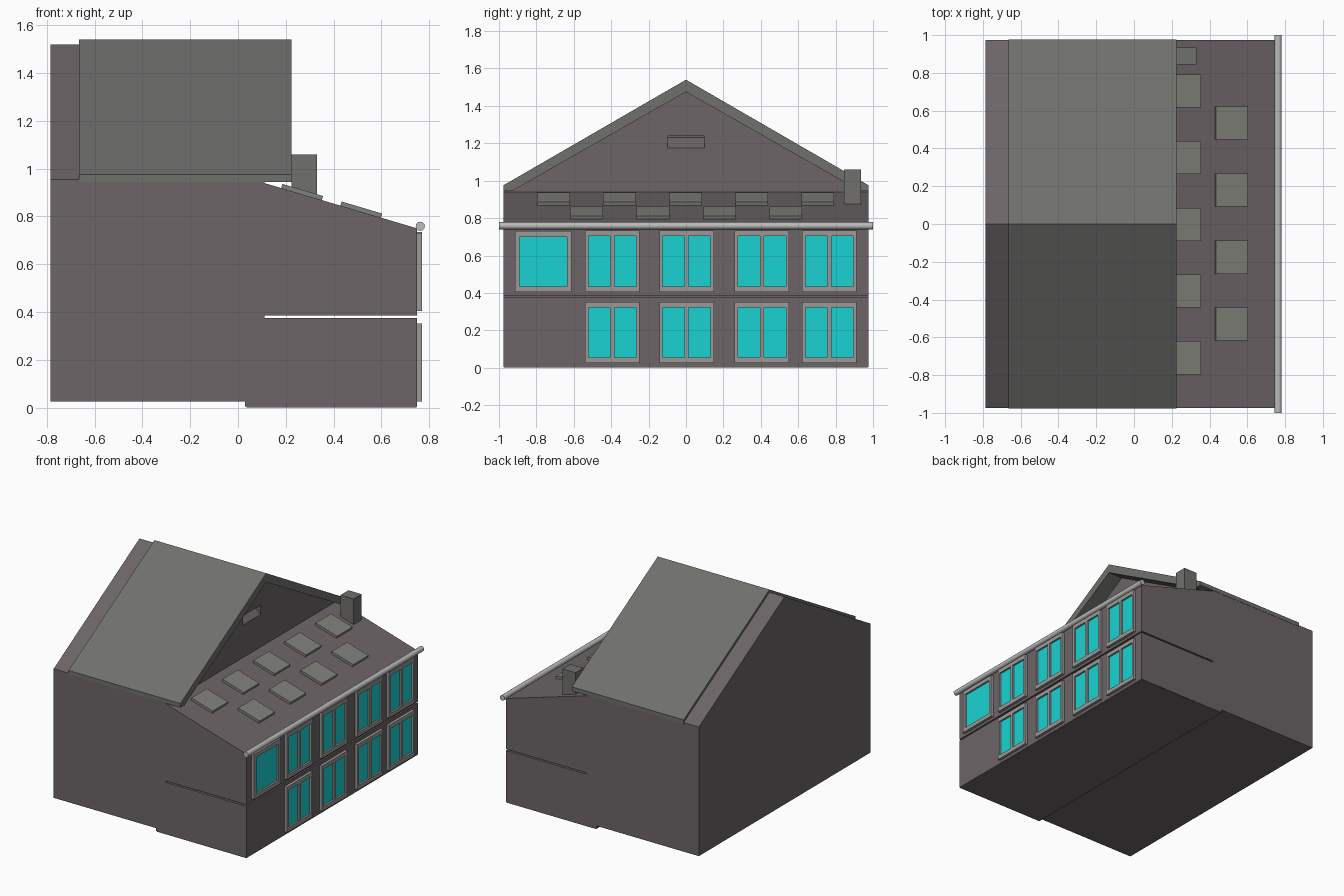
import bpy, bmesh, math
from mathutils import Matrix, Vector

if "Cube" in bpy.data.objects:
    bpy.data.objects.remove(bpy.data.objects["Cube"])


def mat(name, r, g, b):
    m = bpy.data.materials.new(name)
    m.diffuse_color = (r, g, b, 1)
    m.use_nodes = True
    m.node_tree.nodes["Principled BSDF"].inputs["Base Color"].default_value = m.diffuse_color
    return m


WALL = mat("wall", .15, .13, .135)
ROOF = mat("roof", .16, .16, .15)
PANEL = mat("skylight", .22, .225, .20)
FRAME = mat("frame", .33, .32, .31)
METAL = mat("metal", .5, .5, .5)
GLASS = mat("glass", .01, .65, .65)


def finish(name, bm, m):
    bmesh.ops.recalc_face_normals(bm, faces=bm.faces)
    me = bpy.data.meshes.new(name)
    bm.to_mesh(me)
    bm.free()
    ob = bpy.data.objects.new(name, me)
    bpy.context.collection.objects.link(ob)
    if m:
        me.materials.append(m)
    return ob


def prism(name, pts, axis, a, b, m=None):
    """Extrude a 2D profile from a to b: axis 'y' takes (x,z), axis 'x' takes (y,z)."""
    bm = bmesh.new()
    co = [(a, p, q) if axis == 'x' else (p, a, q) for p, q in pts]
    f = bm.faces.new([bm.verts.new(c) for c in co])
    r = bmesh.ops.extrude_face_region(bm, geom=[f])
    d = Vector((b - a, 0, 0)) if axis == 'x' else Vector((0, b - a, 0))
    bmesh.ops.translate(bm, vec=d, verts=[v for v in r['geom'] if isinstance(v, bmesh.types.BMVert)])
    return finish(name, bm, m)


def add_box(bm, x0, x1, y0, y1, z0, z1):
    mx = Matrix.Translation(((x0 + x1) / 2, (y0 + y1) / 2, (z0 + z1) / 2)) @ \
        Matrix.Diagonal((x1 - x0, y1 - y0, z1 - z0, 1))
    bmesh.ops.create_cube(bm, size=1, matrix=mx)


def boxes(name, m, *dims):
    bm = bmesh.new()
    for d in dims:
        add_box(bm, *d)
    return finish(name, bm, m)


W = .975      # half width of the house
FX = .75      # front wall of the extension

# House body with the lean-to slope, stepped base and floor slot
prism("house_body", [(-.785, .025), (.03, .025), (.03, .004), (FX, .004), (FX, .375), (.11, .375),
                     (.11, .385), (FX, .385), (FX, .75), (.11, .94), (.11, .955), (-.785, .955)],
      'y', -W, W, WALL)

# Gable with a sloped-floor vent niche
gable = prism("gable", [(-W, .955), (W, .955), (0, 1.52)], 'x', -.785, .11, WALL)
cutter = prism("vent_cutter", [(.13, 1.158), (.13, 1.24), (.04, 1.24), (.04, 1.232)], 'y', -.1, .1)
cutter.hide_render = True
cutter.hide_viewport = True
mod = gable.modifiers.new("vent", 'BOOLEAN')
mod.object = cutter
mod.solver = 'EXACT'

# Overhanging gable roof slab
E = W + .002
prism("roof_slab", [(-E, .975), (0, 1.54), (E, .975), (E, .945), (.93, .945), (0, 1.475),
                    (-.93, .945), (-E, .945)], 'x', -.665, .225, ROOF)

# Chimney
prism("chimney", [(.225, .905), (.33, .87), (.33, 1.06), (.225, 1.06)], 'y', .845, .935, ROOF)


# Skylights lying on the lean-to slope
def slope(x):
    return .94 - (x - .11) * .19 / .64


for row, x0, ys in (("upper", .18, (-.708, -.355, -.002, .352, .705)),
                    ("lower", .428, (-.53, -.176, .18, .534))):
    x1 = x0 + .17
    prof = [(x0, slope(x0) - .003), (x1, slope(x1) - .003),
            (x1 + .006, slope(x1) + .017), (x0 + .006, slope(x0) + .017)]
    for i, y in enumerate(ys):
        prism(f"skylight_{row}_{i + 1}", prof, 'y', y - .0875, y + .0875, PANEL)

# Gutter pipe
bm = bmesh.new()
bmesh.ops.create_cone(bm, cap_ends=True, segments=24, radius1=.019, radius2=.019, depth=2,
                      matrix=Matrix.Translation((.763, 0, .759)) @ Matrix.Rotation(math.pi / 2, 4, 'X'))
gutter = finish("gutter", bm, METAL)
bpy.context.view_layer.objects.active = gutter
gutter.select_set(True)
bpy.ops.object.shade_smooth_by_angle(angle=math.radians(40))


# Windows: frame bars plus a recessed glass pane
def window(name, y0, y1, z0, z1, side, double):
    xa, xb, bar = FX - .005, .77, .03
    bars = [(xa, xb, y0, y1, z0, z0 + bar), (xa, xb, y0, y1, z1 - bar, z1),
            (xa, xb, y0, y0 + side, z0 + bar, z1 - bar), (xa, xb, y1 - side, y1, z0 + bar, z1 - bar)]
    if double:
        c = (y0 + y1) / 2
        bars.append((xa, xb, c - .011, c + .011, z0 + bar, z1 - bar))
    boxes(name + "_frame", FRAME, *bars)
    boxes(name + "_glass", GLASS, (xa, .757, y0 + .01, y1 - .01, z0 + .01, z1 - .01))


window("window_single", -.915, -.613, .405, .73, .024, False)
for i, y in enumerate((-.54, -.143, .26, .62)):
    window(f"window_lower_{i + 1}", y, y + .292, .025, .352, .018, True)
    window(f"window_upper_{i + 1}", y, y + .292, .405, .735, .018, True)
# Base seam touching the ground
boxes("base_plinth", WALL, (.035, FX - .002, -W + .002, W - .002, 0, .01))
